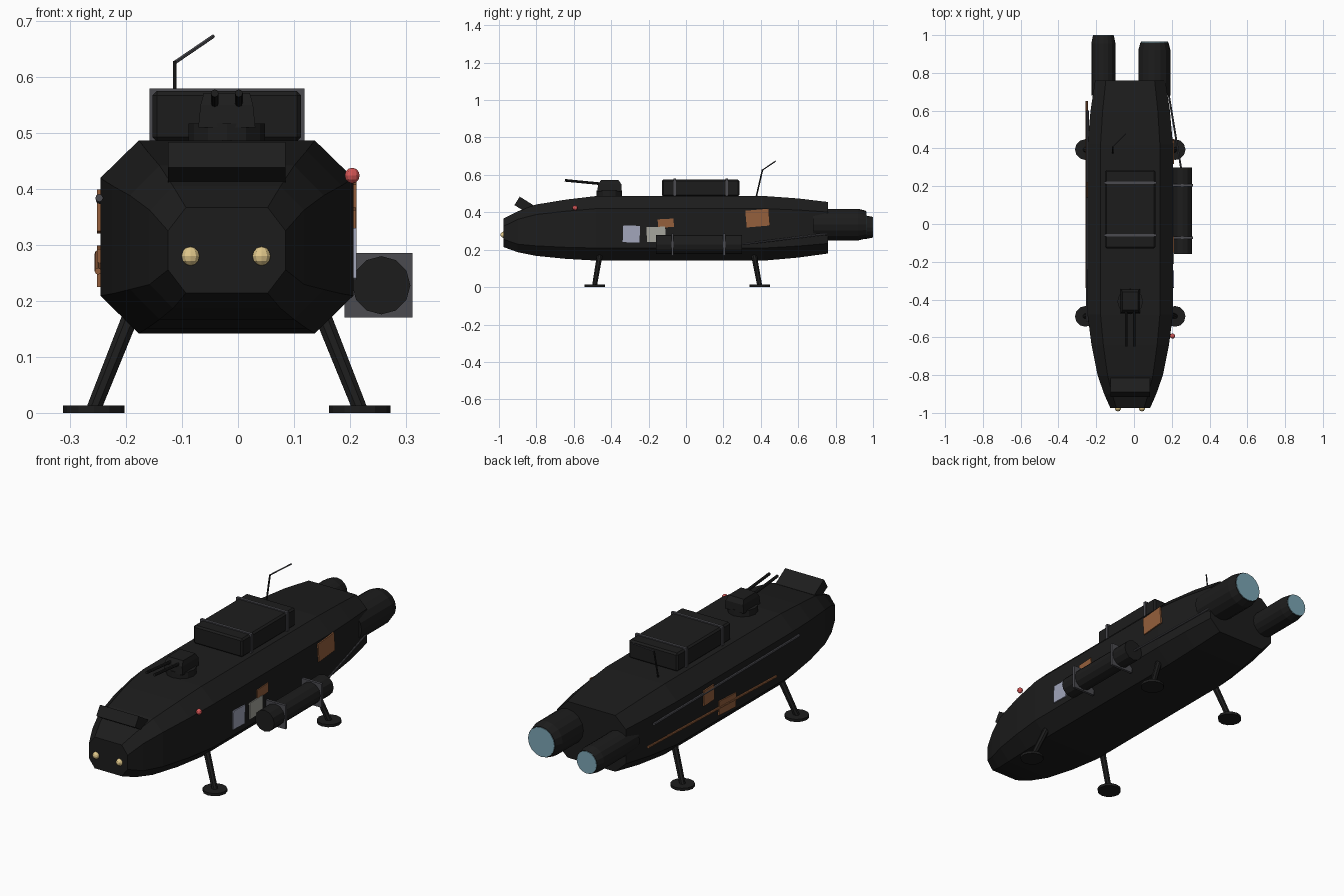
import bpy, bmesh, math
from mathutils import Vector

if "Cube" in bpy.data.objects:
    bpy.data.objects.remove(bpy.data.objects["Cube"])

CX = -0.02  # hull centre line


def mat(name, rgb):
    m = bpy.data.materials.new(name)
    m.diffuse_color = (*rgb, 1)
    m.use_nodes = True
    m.node_tree.nodes["Principled BSDF"].inputs["Base Color"].default_value = m.diffuse_color
    return m


BLACK = mat("black", (0.012, 0.012, 0.012))
STEEL = mat("steel", (0.07, 0.07, 0.08))
RUST = mat("rust", (0.30, 0.115, 0.045))
LAMP = mat("lamp", (0.75, 0.58, 0.26))
GLOW = mat("glow", (0.20, 0.38, 0.46))
RED = mat("red", (0.65, 0.09, 0.09))
LILAC = mat("lilac", (0.36, 0.38, 0.50))
BEIGE = mat("beige", (0.38, 0.38, 0.34))


def finish(bm, name, m):
    bmesh.ops.recalc_face_normals(bm, faces=bm.faces)
    me = bpy.data.meshes.new(name)
    bm.to_mesh(me)
    bm.free()
    ob = bpy.data.objects.new(name, me)
    bpy.context.collection.objects.link(ob)
    me.materials.append(m)
    return ob


def loft(name, rings, m):
    """Skin a list of equal-length closed rings and cap both ends."""
    bm = bmesh.new()
    rows = [[bm.verts.new(p) for p in r] for r in rings]
    n = len(rows[0])
    for a, b in zip(rows, rows[1:]):
        for i in range(n):
            j = (i + 1) % n
            bm.faces.new((a[i], a[j], b[j], b[i]))
    bm.faces.new(rows[0])
    bm.faces.new(rows[-1])
    return finish(bm, name, m)


def box(name, centre, size, m, rot=(0, 0, 0), bevel=0):
    bm = bmesh.new()
    bmesh.ops.create_cube(bm, size=1)
    bmesh.ops.scale(bm, vec=size, verts=bm.verts)
    if bevel:
        bmesh.ops.bevel(bm, geom=bm.edges[:], offset=bevel, segments=1, affect='EDGES')
    ob = finish(bm, name, m)
    ob.location, ob.rotation_euler = centre, rot
    return ob


def rod(name, a, b, r, m, r2=None, sides=8):
    """Cylinder or cone running from a to b."""
    a, b = Vector(a), Vector(b)
    bm = bmesh.new()
    bmesh.ops.create_cone(bm, cap_ends=True, segments=sides, radius1=r,
                          radius2=r if r2 is None else r2, depth=(b - a).length)
    ob = finish(bm, name, m)
    ob.rotation_mode = 'QUATERNION'
    ob.rotation_quaternion = (b - a).to_track_quat('Z', 'Y')
    ob.location = (a + b) / 2
    return ob


def ball(name, centre, r, m):
    bm = bmesh.new()
    bmesh.ops.create_uvsphere(bm, u_segments=10, v_segments=6, radius=r)
    ob = finish(bm, name, m)
    ob.location = centre


# Hull: chamfered cross-sections (y, half width, bottom, top)
def section(y, w, z0, z1):
    cx, cz = 0.305 * w, 0.195 * (z1 - z0)
    if y < -0.9:
        cz *= 1.4
    pts = [(w - cx, z0), (w, z0 + cz), (w, z1 - cz), (w - cx, z1)]
    pts += [(-x, z) for x, z in reversed(pts)]
    return [(CX + x, y, z) for x, z in pts]


loft("hull", [section(*s) for s in (
    (-0.975, 0.105, 0.214, 0.367), (-0.90, 0.138, 0.187, 0.405),
    (-0.80, 0.173, 0.167, 0.442), (-0.64, 0.205, 0.151, 0.468),
    (-0.48, 0.226, 0.142, 0.487), (0.42, 0.226, 0.142, 0.487),
    (0.60, 0.210, 0.158, 0.474), (0.76, 0.186, 0.180, 0.455))], BLACK)

# Mismatched engines with glowing end discs
for side, x, z, r, end in (("right", 0.108, 0.334, 0.085, 0.965),
                           ("left", -0.162, 0.32, 0.064, 1.0)):
    rod(side + "_engine", (x, 0.68, z), (x, end - 0.045, z), r, BLACK, sides=16)
    rod(side + "_nozzle", (x, end - 0.045, z), (x, end - 0.003, z), r, BLACK,
        r2=r * 0.87, sides=16)
    rod(side + "_engine_glow", (x, end - 0.01, z), (x, end, z), r * 0.84, GLOW, sides=16)

# Roof cargo box and straps
box("roof_cargo", (CX, 0.078, 0.53), (0.266, 0.414, 0.09), BLACK, bevel=0.008)
for i, y in enumerate((-0.06, 0.218)):
    box(f"cargo_strap_{i}", (CX, y, 0.532), (0.277, 0.013, 0.096), STEEL)

# Side tank, brackets and feed hose
rod("side_tank", (0.256, -0.16, 0.228), (0.256, 0.30, 0.228), 0.052, BLACK, sides=12)
for i, y in enumerate((-0.072, 0.205)):
    box(f"tank_bracket_{i}", (0.251, y, 0.228), (0.122, 0.013, 0.116), STEEL)
rod("tank_hose", (0.25, 0.29, 0.228), (0.172, 0.755, 0.285), 0.005, STEEL)


# Turret with twin barrels
def rect(z, w, y0, y1):
    return [(CX - w, y0, z), (CX + w, y0, z), (CX + w, y1, z), (CX - w, y1, z)]


rod("turret_base", (CX, -0.41, 0.475), (CX, -0.41, 0.517), 0.068, BLACK, sides=12)
loft("turret", [rect(0.51, 0.051, -0.474, -0.344), rect(0.55, 0.047, -0.47, -0.346),
                rect(0.572, 0.041, -0.455, -0.36)], BLACK)
for i, x in enumerate((-0.0415, 0.0015)):
    rod(f"turret_barrel_{i}", (x, -0.44, 0.551), (x, -0.648, 0.571), 0.007, BLACK)

# Tilted visor over the nose
box("nose_visor", (CX, -0.85, 0.428), (0.21, 0.125, 0.053), BLACK,
    rot=(math.radians(-32), 0, 0))

# Headlights and side beacon
for i, x in enumerate((-0.085, 0.042)):
    ball(f"headlight_{i}", (x, -0.975, 0.28), 0.017, LAMP)
ball("beacon", (0.204, -0.593, 0.424), 0.014, RED)

# Bent antenna
rod("antenna_mast", (-0.113, 0.375, 0.48), (-0.113, 0.409, 0.628), 0.004, BLACK, sides=6)
rod("antenna_tip", (-0.113, 0.409, 0.626), (-0.044, 0.478, 0.673), 0.0035, STEEL, sides=6)

# Landing legs with round feet
for s, side in ((-1, "left"), (1, "right")):
    for end, y, top in (("front", -0.489, -0.458), ("rear", 0.394, 0.36)):
        foot = CX + s * 0.2375
        rod(f"{side}_{end}_leg", (CX + s * 0.165, top, 0.19), (foot, y, 0.008),
            0.016, BLACK, r2=0.014)
        rod(f"{side}_{end}_foot", (foot, y, 0), (foot, y, 0.013), 0.055, BLACK, sides=12)

# Repair patches: (side x, y, z, width, height, tilt, colour)
for i, (x, y, z, w, h, t, m) in enumerate((
        (0.207, 0.383, 0.369, 0.125, 0.09, 5, RUST),
        (0.207, -0.292, 0.284, 0.09, 0.09, -2, LILAC),
        (0.207, -0.16, 0.282, 0.1, 0.08, 2, BEIGE),
        (0.206, -0.108, 0.342, 0.085, 0.045, 3, RUST),
        (-0.247, 0.036, 0.262, 0.13, 0.068, 3, RUST),
        (-0.247, 0.18, 0.36, 0.08, 0.075, -3, RUST))):
    box(f"hull_patch_{i}", (x, y, z), (0.010, w, h), m, rot=(math.radians(t), 0, 0))

# Pipes along the left side
rod("left_upper_pipe", (-0.248, -0.52, 0.384), (-0.246, 0.60, 0.377), 0.007, STEEL)
rod("left_lower_pipe", (-0.25, -0.34, 0.253), (-0.25, 0.65, 0.285), 0.006, RUST)
